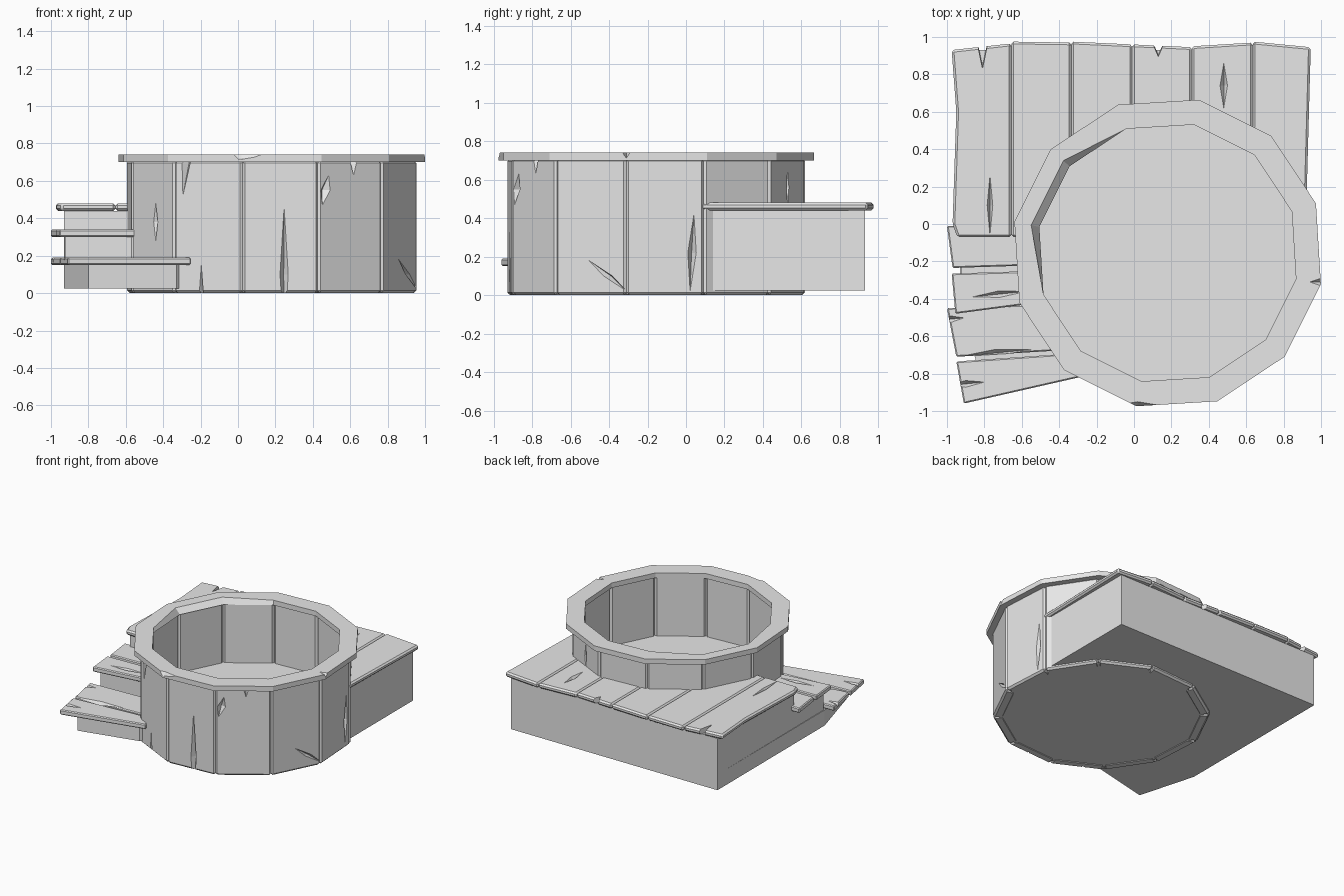
import bpy, bmesh, math
from mathutils import Vector

if "Cube" in bpy.data.objects:
    bpy.data.objects.remove(bpy.data.objects["Cube"], do_unlink=True)

GREY = bpy.data.materials.new("grey_wood")
GREY.use_nodes = True
GREY.diffuse_color = (0.8, 0.8, 0.8, 1)
GREY.node_tree.nodes["Principled BSDF"].inputs["Base Color"].default_value = (0.8, 0.8, 0.8, 1)

CX, CY = 0.18, -0.155      # tub centre
SIDES, PHASE = 12, 18.5
WALL_R = 0.79
parts = []


def add_object(name, bm):
    bmesh.ops.recalc_face_normals(bm, faces=bm.faces)
    mesh = bpy.data.meshes.new(name)
    bm.to_mesh(mesh)
    bm.free()
    mesh.materials.append(GREY)
    ob = bpy.data.objects.new(name, mesh)
    bpy.context.collection.objects.link(ob)
    return ob


def prism(name, outline, z0, z1, bevel=0.0):
    """Upright prism over a flat outline, with chamfered edges."""
    bm = bmesh.new()
    face = bm.faces.new([bm.verts.new((x, y, z0)) for x, y in outline])
    top = bmesh.ops.extrude_face_region(bm, geom=[face])["geom"]
    bmesh.ops.translate(bm, vec=(0, 0, z1 - z0),
                        verts=[g for g in top if isinstance(g, bmesh.types.BMVert)])
    if bevel:
        bmesh.ops.recalc_face_normals(bm, faces=bm.faces)
        bmesh.ops.bevel(bm, geom=list(bm.edges), offset=bevel, segments=1, affect='EDGES')
    return add_object(name, bm)


def tub_point(i, r):
    a = math.radians(PHASE + 360 / SIDES * i)
    return CX + r * math.cos(a), CY + r * math.sin(a)


def spindle(bm, centre, along, side, normal):
    """Diamond-shaped splinter used to cut a crack."""
    c = Vector(centre)
    verts = [bm.verts.new(c + s * Vector(d)) for d in (along, side, normal) for s in (1, -1)]
    bmesh.ops.convex_hull(bm, input=verts)


def cut(ob, *cutters):
    for cutter in cutters:
        mod = ob.modifiers.new("cut", 'BOOLEAN')
        mod.operation, mod.solver, mod.object = 'DIFFERENCE', 'EXACT', cutter
    parts.append(ob)


# Cutters
tub_hole = prism("tub_hole", [tub_point(i, 0.76) for i in range(SIDES)], -0.2, 1.2)

bm = bmesh.new()
# plank number, sideways offset, height, lean, half length, half width
for k, u, z, lean, length, width in (
        (-6, 0.03, 0.38, 0, 0.1, 0.02), (-5, -0.13, 0.7, 0.02, 0.18, 0.025),
        (-5, -0.04, 0, 0, 0.15, 0.012), (-4, 0.02, 0.1, 0, 0.36, 0.022),
        (-3, -0.16, 0.55, 0.02, 0.08, 0.03), (-3, 0.02, 0.7, 0, 0.07, 0.02),
        (-2, 0.1, 0.1, -0.11, 0.08, 0.025), (-1, 0.14, 0.22, 0.01, 0.2, 0.022),
        (1, 0, 0.56, 0, 0.09, 0.015)):
    a = math.radians(PHASE + 15 + 30 * k)
    n, t = Vector((math.cos(a), math.sin(a), 0)), Vector((-math.sin(a), math.cos(a), 0))
    c = Vector((CX, CY, z)) + n * WALL_R * math.cos(math.radians(15)) + t * u
    spindle(bm, c, t * lean + Vector((0, 0, length)), t * width, n * 0.035)
wall_cracks = add_object("wall_cracks", bm)

bm = bmesh.new()
# x, y, half length along y, half width, depth
for x, y, length, width, depth in (
        (-0.81, 0.95, 0.12, 0.025, 0.3), (0.13, 0.965, 0.07, 0.03, 0.3),
        (0.48, 0.74, 0.12, 0.02, 0.03), (-0.77, 0.1, 0.16, 0.015, 0.03)):
    spindle(bm, (x, y, 0.48), (0, length, 0), (width, 0, 0), (0, 0, depth))
# step cracks run along x
for x, y, z, length, width in ((-0.72, -0.375, 0.34, 0.14, 0.018), (-0.99, -0.51, 0.19, 0.08, 0.02),
                               (-0.74, -0.69, 0.19, 0.2, 0.02), (-0.9, -0.855, 0.19, 0.1, 0.018)):
    spindle(bm, (x, y, z), (length, 0.1 * length, 0), (0, width, 0), (0, 0, 0.03))
board_cracks = add_object("board_cracks", bm)

bm = bmesh.new()
spindle(bm, (1.0, -0.31, 0.74), (0.06, 0, 0), (0, 0.02, 0), (0, 0, 0.03))
spindle(bm, (0.02, -0.97, 0.74), (0.12, 0, 0), (0, 0.02, 0), (0, 0, 0.03))
rim_cracks = add_object("rim_cracks", bm)

# Tub wall of twelve planks, meeting in grooves
for i in range(SIDES):
    outline = [tub_point(i, 0.71), tub_point(i, WALL_R), tub_point(i + 1, WALL_R), tub_point(i + 1, 0.71)]
    cut(prism(f"tub_plank_{i + 1}", outline, 0, 0.71, 0.014), wall_cracks)

# Tub floor
parts.append(prism("tub_floor", [tub_point(i, 0.745) for i in range(SIDES)], 0.004, 0.23))

# Rim ring, with a leaning inner edge on one segment
bm = bmesh.new()
rings = []
for i in range(SIDES):
    lean = 0.045 if i in (4, 5) else 0
    profile = ((0.70, 0.70), (0.836, 0.70), (0.836, 0.74), (0.70 + lean, 0.74))
    rings.append([bm.verts.new((*tub_point(i, r), z)) for r, z in profile])
for i in range(SIDES):
    a, b = rings[i], rings[(i + 1) % SIDES]
    for j in range(4):
        bm.faces.new((a[j], b[j], b[(j + 1) % 4], a[(j + 1) % 4]))
cut(add_object("tub_rim", bm), rim_cracks)

# Solid base under the deck and the two steps
back = [(CX, CY), (0.9, 0.1), (0.9, 0.93), (-0.93, 0.93)]
for name, front, z0, z1 in (
        ("lower_step_base", [(-0.93, -0.43), (-0.8, -0.89), (-0.33, -0.78)], 0.025, 0.15),
        ("upper_step_base", [(-0.925, -0.42), (-0.4, -0.38)], 0.15, 0.30),
        ("deck_base", [(-0.93, -0.04), (-0.4, -0.04)], 0.30, 0.44)):
    cut(prism(name, back + front, z0, z1), tub_hole)

# Deck boards: seams and uneven back ends
seams = [-0.965, -0.655, -0.335, -0.01, 0.31, 0.635, 0.945]
ends = [(0.93, 0.965), (0.975, 0.97), (0.975, 0.96), (0.96, 0.945), (0.95, 0.97), (0.975, 0.945)]
for i, (left, right) in enumerate(ends):
    x0, x1 = seams[i], seams[i + 1]
    outline = [(x0, -0.07), (x1, -0.07), (x1, right), (x0, left)]
    if i == 0:
        outline = [(-0.97, 0), (-0.945, -0.07)] + outline[1:3] + [(-0.975, left), (-0.95, 0.6)]
    if i == 5:
        outline = [(x0, 0.04), (0.92, 0.04), (0.945, right), (x0, left)]
    cut(prism(f"deck_board_{i + 1}", outline, 0.44, 0.48, 0.012), tub_hole, board_cracks)

# Step boards, fanning around the tub
for i, (z, outline) in enumerate((
        (0.30, [(-1, -0.01), (-0.97, -0.235), (-0.5, -0.22), (-0.5, -0.01)]),
        (0.30, [(-0.975, -0.265), (-0.955, -0.48), (-0.5, -0.42), (-0.5, -0.25)]),
        (0.15, [(-1, -0.45), (-0.95, -0.71), (-0.3, -0.67), (-0.3, -0.42)]),
        (0.15, [(-0.95, -0.735), (-0.91, -0.96), (-0.25, -0.81), (-0.3, -0.69)]))):
    cut(prism(f"step_board_{i + 1}", outline, z, z + 0.04, 0.007), tub_hole, board_cracks)

# Bake the cuts and drop the cutters
bpy.context.view_layer.update()
graph = bpy.context.evaluated_depsgraph_get()
baked = [(ob, bpy.data.meshes.new_from_object(ob.evaluated_get(graph))) for ob in parts]
for ob, mesh in baked:
    ob.modifiers.clear()
    ob.data = mesh
for cutter in (tub_hole, wall_cracks, board_cracks, rim_cracks):
    bpy.data.objects.remove(cutter, do_unlink=True)
